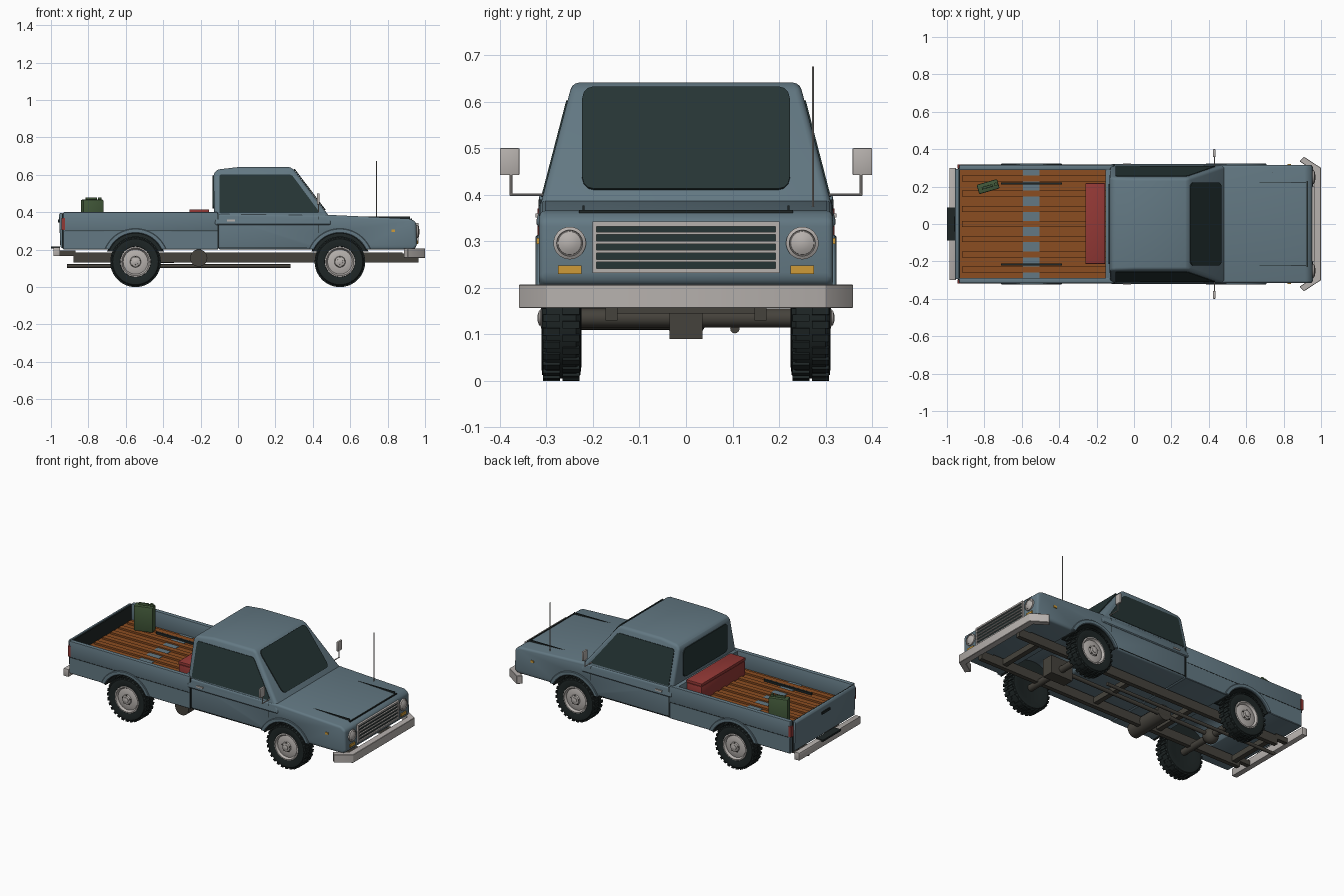
import bpy, bmesh, math
from mathutils import Vector, Matrix

if "Cube" in bpy.data.objects:
    bpy.data.objects.remove(bpy.data.objects["Cube"])

def material(name, r, g, b):
    m = bpy.data.materials.new(name)
    m.diffuse_color = (r, g, b, 1)
    m.use_nodes = True
    m.node_tree.nodes["Principled BSDF"].inputs["Base Color"].default_value = m.diffuse_color
    return m

PAINT = material("blue_grey_paint", 0.125, 0.190, 0.228)
GLASS = material("dark_glass", 0.019, 0.036, 0.036)
RUBBER = material("black_rubber", 0.013, 0.019, 0.019)
WOOD = material("bed_wood", 0.26, 0.075, 0.015)
RED = material("red", 0.29, 0.04, 0.036)
GREEN = material("can_green", 0.055, 0.10, 0.042)
AMBER = material("amber", 0.62, 0.33, 0.04)
FRAME = material("chassis_grey", 0.060, 0.055, 0.045)
METAL = material("pale_metal", 0.47, 0.44, 0.42)

def finish(name, bm, mat, bevel=0, segs=2):
    bmesh.ops.recalc_face_normals(bm, faces=bm.faces)
    if bevel:
        edges = [e for e in bm.edges if e.is_manifold and e.calc_face_angle() > 0.5]
        bmesh.ops.bevel(bm, geom=edges, offset=bevel, segments=segs, profile=0.5,
                        affect='EDGES', clamp_overlap=True)
    me = bpy.data.meshes.new(name)
    bm.to_mesh(me)
    bm.free()
    me.materials.append(mat)
    ob = bpy.data.objects.new(name, me)
    bpy.context.collection.objects.link(ob)
    return ob

def prism(name, pts, vec, mat, bevel=0, segs=2, shape=None):
    """Extrude a flat outline of 3D points along vec."""
    bm = bmesh.new()
    f = bm.faces.new([bm.verts.new(p) for p in pts])
    new = bmesh.ops.extrude_face_region(bm, geom=[f], use_keep_orig=True)['geom']
    bmesh.ops.translate(bm, vec=vec, verts=[v for v in new if isinstance(v, bmesh.types.BMVert)])
    if shape:
        for v in bm.verts:
            shape(v.co)
    return finish(name, bm, mat, bevel, segs)

def box(name, x, y, z, mat, bevel=0):
    pts = [(x[0], y[0], z[0]), (x[1], y[0], z[0]), (x[1], y[1], z[0]), (x[0], y[1], z[0])]
    return prism(name, pts, (0, 0, z[1] - z[0]), mat, bevel)

def rod(name, a, b, r, mat, n=16, r2=None):
    a, b = Vector(a), Vector(b)
    bm = bmesh.new()
    q = (b - a).to_track_quat('Z', 'Y').to_matrix().to_4x4()
    bmesh.ops.create_cone(bm, cap_ends=True, segments=n, radius1=r, radius2=r if r2 is None else r2,
                          depth=(b - a).length, matrix=Matrix.Translation((a + b) / 2) @ q)
    return finish(name, bm, mat)

def lathe(name, prof, c, axis, mat, n=32):
    """Revolve (radius, offset) points about an axis through c."""
    q = Vector(axis).to_track_quat('Z', 'Y').to_matrix()
    bm = bmesh.new()
    rings = [[bm.verts.new(Vector(c) + q @ Vector((r * math.cos(t), r * math.sin(t), h)))
              for t in (2 * math.pi * i / n for i in range(n))] for r, h in prof]
    for a, b in zip(rings, rings[1:]):
        for i in range(n):
            bm.faces.new((a[i], a[(i + 1) % n], b[(i + 1) % n], b[i]))
    bm.faces.new(rings[0])
    bm.faces.new(rings[-1])
    return finish(name, bm, mat)

def rounded(w0, w1, h0, h1, r):
    """Rounded rectangle outline in two coordinates."""
    out = []
    for cx, cy, a in ((w1 - r, h1 - r, 0), (w0 + r, h1 - r, 90), (w0 + r, h0 + r, 180), (w1 - r, h0 + r, 270)):
        out += [(cx + r * math.cos(math.radians(a + k)), cy + r * math.sin(math.radians(a + k))) for k in (0, 30, 60, 90)]
    return out

WX, WZ, AR, SIDE = (-0.548, 0.545), 0.135, 0.158, 0.316

def arc(cx, r, a0, a1, n=18):
    return [(cx + r * math.cos(math.radians(a0 + (a1 - a0) * i / n)),
             WZ + r * math.sin(math.radians(a0 + (a1 - a0) * i / n))) for i in range(n + 1)]

A = math.degrees(math.asin(0.065 / AR))
def side_block(name, outline, bevel, segs=3):
    prism(name, [(x, -SIDE, z) for x, z in outline], (0, 2 * SIDE, 0), PAINT, bevel, segs)

# Lower body: front half with hood, rear half under the bed
side_block("front_body", [(-0.105, 0.2)] + arc(WX[1], AR, 180 - A, A) +
           [(0.94, 0.2), (0.957, 0.22), (0.953, 0.345), (0.925, 0.365), (0.48, 0.386), (-0.105, 0.392)], 0.014)
side_block("bed_base", [(-0.935, 0.2)] + arc(WX[0], AR, 180 - A, A) + [(-0.107, 0.2), (-0.107, 0.298), (-0.935, 0.298)], 0.003, 1)

# Bed walls, headboard, tailgate
for s in (-1, 1):
    box("bed_side", (-0.935, -0.107), sorted((s * 0.288, s * SIDE)), (0.29, 0.40), PAINT, 0.005)
box("bed_headboard", (-0.152, -0.107), (-0.30, 0.30), (0.29, 0.398), PAINT, 0.003)
box("tailgate_gap", (-0.942, -0.93), (-0.30, 0.30), (0.21, 0.392), RUBBER)
prism("tailgate", [(-0.938, -0.295, 0.205), (-0.95, -0.295, 0.215), (-0.957, -0.295, 0.385), (-0.95, -0.295, 0.397),
                   (-0.938, -0.295, 0.397)], (0, 0.59, 0), PAINT, 0.003)
box("tailgate_handle", (-0.962, -0.95), (-0.04, 0.04), (0.345, 0.36), RUBBER)

# Bed floor with raised wooden slats and a painted cross panel
box("bed_floor", (-0.93, -0.152), (-0.288, 0.288), (0.297, 0.302), WOOD)
box("cross_panel", (-0.594, -0.506), (-0.288, 0.288), (0.302, 0.305), PAINT)
for i in range(7):
    y = -0.243 + 0.081 * i
    box("bed_slat", (-0.92, -0.152), (y - 0.016, y + 0.016), (0.30, 0.313), WOOD)

# Cab with sides leaning inwards
def half(z):
    return 0.311 - 0.26 * (z - 0.385)
def lean(co):
    co.y = math.copysign(half(co.z), co.y)
cab = [(-0.127, 0.33), (-0.131, 0.605), (-0.112, 0.628), (0.0, 0.641), (0.275, 0.641), (0.296, 0.632), (0.5, 0.362), (0.5, 0.33)]
prism("cab", [(x, -1, z) for x, z in cab], (0, 2, 0), PAINT, 0.018, 3, lean)

# Windows
def on_screen(y, z):
    return (0.296 + (0.632 - z) * 0.7556 + 0.001, y, z)
prism("windshield", [on_screen(y, z) for y, z in rounded(-0.223, 0.223, 0.41, 0.63, 0.025)], (0.004, 0, 0.003), GLASS)
prism("rear_window", [(-0.128, y, z) for y, z in rounded(-0.215, 0.215, 0.42, 0.595, 0.025)], (-0.007, 0, 0), GLASS)
for s in (-1, 1):
    pts = [(-0.1, 0.395), (-0.1, 0.592), (-0.092, 0.602), (0.278, 0.602), (0.292, 0.594), (0.432, 0.405), (0.428, 0.395)]
    prism("side_window", [(x, s * (half(z) - 0.002), z) for x, z in pts], (0, s * 0.005, 0), GLASS)

# Grille
box("grille_back", (0.95, 0.958), (-0.195, 0.195), (0.235, 0.338), GLASS)
for z, h in ((0.2365, 0.005), (0.337, 0.005), (0.258, 0.003), (0.278, 0.003), (0.297, 0.003), (0.317, 0.003)):
    box("grille_bar", (0.953, 0.966), (-0.20, 0.20), (z - h, z + h), METAL)
for s in (-1, 1):
    box("grille_end", (0.953, 0.966), sorted((s * 0.192, s * 0.201)), (0.2315, 0.342), METAL)
box("hood_front_seam", (0.921, 0.929), (-0.23, 0.23), (0.36, 0.3675), RUBBER)

for s in (-1, 1):
    # Lamps
    lathe("headlight_ring", [(0.035, -0.01), (0.035, 0.008), (0.028, 0.012), (0.027, 0.006)], (0.955, s * 0.25, 0.296), (1, 0, 0), METAL)
    lathe("headlight", [(0.027, 0), (0.025, 0.009), (0.015, 0.014), (0.004, 0.016)], (0.955, s * 0.25, 0.296), (1, 0, 0), METAL, 24)
    box("turn_signal", (0.95, 0.962), (s * 0.25 - 0.025, s * 0.25 + 0.025), (0.23, 0.248), AMBER)
    box("side_marker", (0.82, 0.84), sorted((s * 0.31, s * 0.321)), (0.294, 0.307), AMBER)
    box("tail_light", (-0.943, -0.925), sorted((s * 0.297, s * 0.319)), (0.305, 0.37), RED)
    # Seams and trim
    def seam(x0, x1, z0, z1):
        box("side_seam", (x0, x1), sorted((s * 0.31, s * 0.3172)), (z0, z1), RUBBER)
    seam(-0.925, -0.11, 0.299, 0.302)
    seam(-0.109, -0.103, 0.205, 0.39)
    seam(-0.10, 0.37, 0.209, 0.212)
    seam(0.428, 0.431, 0.29, 0.378)
    box("hood_seam", (0.66, 0.92), (s * 0.22 - 0.002, s * 0.22 + 0.002), (0.362, 0.377), RUBBER)
    box("door_handle", (-0.06, -0.015), sorted((s * 0.312, s * 0.324)), (0.351, 0.36), METAL)
    # Door mirrors
    rod("mirror_arm", (0.43, s * 0.30, 0.40), (0.43, s * 0.378, 0.40), 0.003, METAL, 8)
    rod("mirror_post", (0.43, s * 0.376, 0.398), (0.43, s * 0.376, 0.445), 0.003, METAL, 8)
    box("mirror", (0.423, 0.435), sorted((s * 0.358, s * 0.40)), (0.442, 0.50), METAL, 0.002)
    # Chassis rails
    box("chassis_rail", (-0.88, 0.88), (s * 0.16 - 0.013, s * 0.16 + 0.013), (0.13, 0.185), FRAME)
    box("bumper_bracket", (0.86, 0.965), (s * 0.16 - 0.013, s * 0.16 + 0.013), (0.13, 0.18), FRAME)
    box("rear_bracket", (-0.96, -0.87), (s * 0.16 - 0.013, s * 0.16 + 0.013), (0.165, 0.195), FRAME)

    for wx in WX:
        # Arch lip and dark liner
        lip = arc(wx, 0.178, 22, 158) + arc(wx, 0.154, 155, 25)
        prism("arch_lip", [(x, s * 0.30, z) for x, z in lip], (0, s * 0.023, 0), PAINT, 0.003, 1)
        prism("arch_liner", [(x, s * 0.21, z) for x, z in arc(wx, 0.162, 20, 160)], (0, s * 0.012, 0), RUBBER)
        inner = arc(wx, 0.159, 22, 158) + arc(wx, 0.151, 158, 22)
        prism("arch_lining", [(x, s * 0.215, z) for x, z in inner], (0, s * 0.1, 0), RUBBER)
        # Wheel
        c, ax = (wx, s * 0.268, WZ), (0, s, 0)
        lathe("tire", [(0.075, -0.036), (0.105, -0.043), (0.122, -0.041), (0.13, -0.032), (0.13, 0.032),
                       (0.122, 0.041), (0.105, 0.043), (0.082, 0.038), (0.078, 0.02)], c, ax, RUBBER, 40)
        lathe("rim", [(0.08, 0.0), (0.081, 0.039), (0.074, 0.041), (0.066, 0.028), (0.045, 0.034), (0.03, 0.034),
                      (0.027, 0.042), (0.012, 0.046)], c, ax, METAL)
        star = [(wx + r * math.sin(k * math.pi / 5), s * 0.302, WZ + r * math.cos(k * math.pi / 5))
                for k in range(10) for r in ((0.032, 0.019)[k % 2],)]
        prism("hub_star", star, (0, s * 0.009, 0), FRAME)
        lathe("hub_cap", [(0.017, 0.03), (0.016, 0.048), (0.006, 0.051)], c, ax, METAL, 16)
        bm = bmesh.new()
        for i in range(56):
            m = (Matrix.Translation(c) @ Matrix.Rotation(i * math.pi / 28, 4, 'Y') @
                 Matrix.Translation((0, 0.021 if i % 2 else -0.021, 0.1305)) @ Matrix.Diagonal((0.016, 0.036, 0.009, 1)))
            bmesh.ops.create_cube(bm, size=1, matrix=m)
        finish("tire_tread", bm, RUBBER)

# Rear inner-arch strips showing in the bed
for s in (-1, 1):
    box("bed_strip", (-0.71, -0.385), (s * 0.217 - 0.006, s * 0.217 + 0.006), (0.30, 0.315), RUBBER)

# Bumpers
plan = [(1.0, 0.30), (0.908, 0.36), (0.885, 0.335), (0.96, 0.285)]
plan += [(x, -y) for x, y in reversed(plan)]
prism("front_bumper", [(x, y, 0.156) for x, y in plan], (0, 0, 0.051), METAL, 0.002, 1)
box("rear_bumper", (-0.986, -0.952), (-0.30, 0.30), (0.165, 0.212), METAL, 0.003)
box("bumper_step", (-1.0, -0.953), (-0.088, 0.088), (0.205, 0.216), RUBBER)

# Running gear
for wx in WX:
    rod("axle", (wx, -0.25, WZ), (wx, 0.25, WZ), 0.02, FRAME)
bm = bmesh.new()
bmesh.ops.create_uvsphere(bm, u_segments=20, v_segments=12, radius=0.045, matrix=Matrix.Translation((WX[0], 0, WZ)))
finish("differential", bm, FRAME)
box("front_sump", (0.47, 0.62), (-0.035, 0.035), (0.09, 0.2), FRAME)
rod("drive_shaft", (-0.53, 0, 0.14), (0.5, 0, 0.15), 0.012, FRAME)
rod("fuel_tank", (-0.21, -0.25, 0.155), (-0.21, 0.01, 0.155), 0.046, FRAME, 24)
rod("exhaust_pipe", (-0.915, 0.105, 0.112), (0.28, 0.105, 0.112), 0.01, FRAME)
for x in (-0.84, -0.3, 0.15, 0.8):
    box("cross_member", (x - 0.015, x + 0.015), (-0.16, 0.16), (0.145, 0.18), FRAME)

# Antenna
rod("antenna", (0.74, 0.273, 0.36), (0.74, 0.273, 0.675), 0.002, METAL, 8)

# Toolbox and fuel can in the bed
box("toolbox", (-0.257, -0.155), (-0.21, 0.215), (0.305, 0.395), RED, 0.003)
box("toolbox_lid", (-0.26, -0.154), (-0.213, 0.218), (0.397, 0.415), RED, 0.003)
can = [box("fuel_can", (-0.057, 0.057), (-0.026, 0.026), (0, 0.155), GREEN, 0.006),
       box("can_handle", (-0.035, 0.025), (-0.006, 0.006), (0.15, 0.167), GREEN, 0.002),
       rod("can_cap", (0.042, 0, 0.15), (0.042, 0, 0.168), 0.01, GREEN, 12)]
for o in can:
    o.matrix_world = Matrix.Translation((-0.78, 0.2, 0.312)) @ Matrix.Rotation(math.radians(16), 4, 'Z')

# Smooth shading with crisp edges
for o in bpy.context.collection.objects:
    o.select_set(True)
    bpy.context.view_layer.objects.active = o
bpy.ops.object.shade_smooth_by_angle(angle=math.radians(32))
